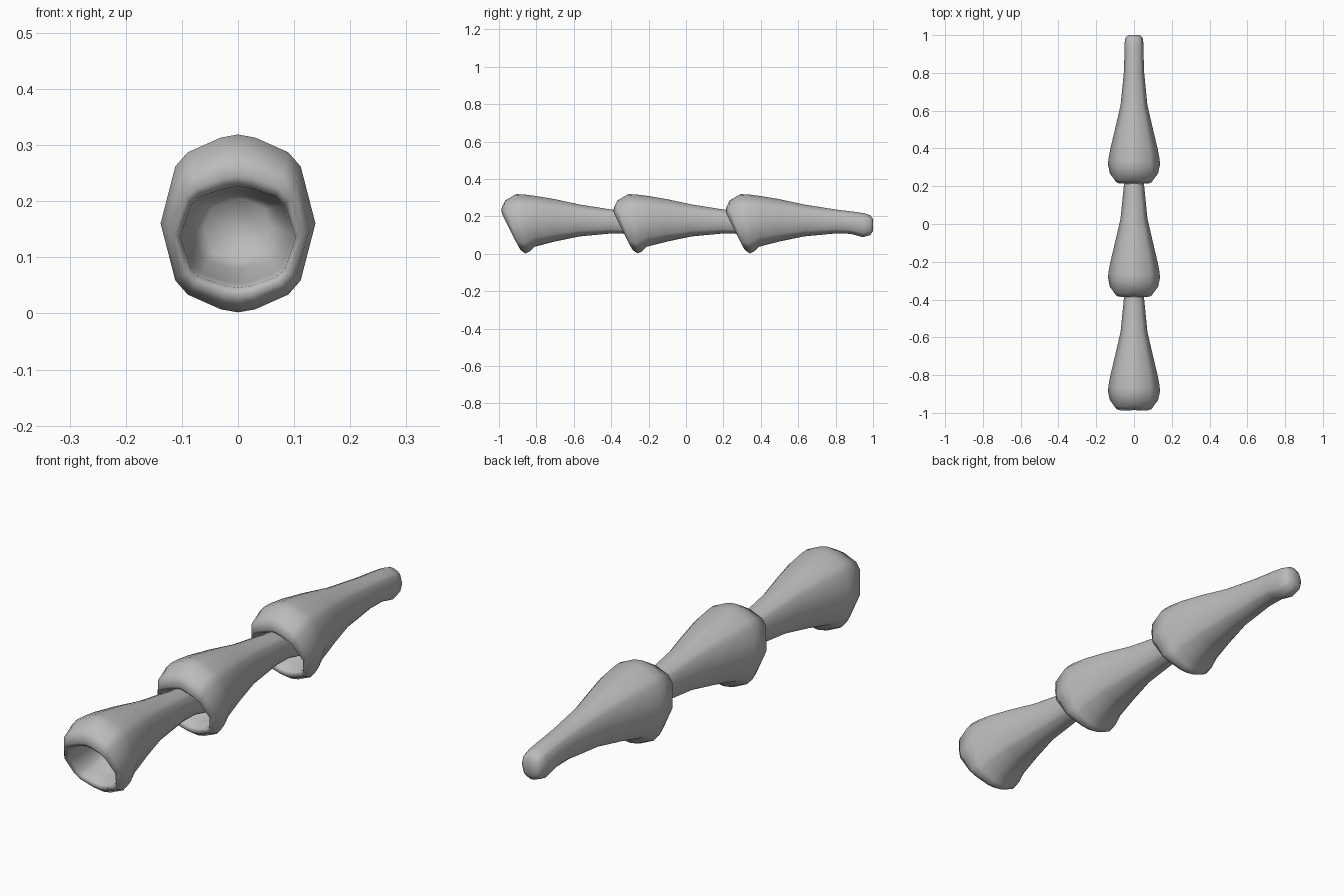
import bpy, bmesh

grey = bpy.data.materials.new("plain grey")
grey.diffuse_color = (0.5, 0.5, 0.5, 1)

# Half cross-section, bottom to top: (x fraction, height fraction)
HALF = [(0, 0), (0.22, 0.017), (0.65, 0.1), (0.81, 0.18),
        (1, 0.5), (0.81, 0.82), (0.65, 0.9), (0.22, 0.983)]
SECTION = HALF + [(0, 1)] + [(-x, h) for x, h in reversed(HALF[1:])]

# Slanted rings from socket floor, over the rim, to the tail tip:
# top y, top z, bottom y, bottom z, half width, notch at centre top
RINGS = [
    (0.27, 0.205, 0.27, 0.10, 0.060, 0),
    (0.23, 0.215, 0.23, 0.08, 0.082, 0),
    (0.12, 0.222, 0.16, 0.055, 0.098, 0),
    (0.025, 0.226, 0.115, 0.046, 0.103, 0.01),
    (0.0, 0.245, 0.107, 0.033, 0.114, 0.015),
    (0.018, 0.285, 0.118, 0.018, 0.128, 0.015),
    (0.09, 0.319, 0.142, 0.002, 0.138, 0),
    (0.13, 0.318, 0.163, 0.012, 0.135, 0),
    (0.20, 0.309, 0.19, 0.038, 0.126, 0),
    (0.30, 0.292, 0.30, 0.066, 0.101, 0),
    (0.43, 0.264, 0.43, 0.093, 0.071, 0),
    (0.60, 0.237, 0.60, 0.109, 0.054, 0),
    (0.69, 0.226, 0.68, 0.107, 0.051, 0),
    (0.755, 0.217, 0.745, 0.089, 0.051, 0),
    (0.785, 0.207, 0.785, 0.10, 0.046, 0),
    (0.80, 0.185, 0.80, 0.123, 0.032, 0),
]


def segment_mesh():
    bm = bmesh.new()
    rings = []
    for yt, zt, yb, zb, w, notch in RINGS:
        ring = []
        for x, h in SECTION:
            y = yb + (yt - yb) * h
            if h > 0.7:
                y += notch * (1 - abs(x) / 0.81)
            ring.append(bm.verts.new((x * w, y, zb + (zt - zb) * h)))
        rings.append(ring)
    n = len(SECTION)
    for a, b in zip(rings, rings[1:]):
        for i in range(n):
            j = (i + 1) % n
            bm.faces.new((a[i], a[j], b[j], b[i]))
    bm.faces.new(rings[0])
    bm.faces.new(rings[-1])
    bmesh.ops.recalc_face_normals(bm, faces=bm.faces[:])
    for f in bm.faces:
        f.smooth = True
    me = bpy.data.meshes.new("chain_segment")
    bm.to_mesh(me)
    bm.free()
    me.materials.append(grey)
    return me


# Three identical segments, each tail plugged into the next socket
mesh = segment_mesh()
for i, name in enumerate(("front_segment", "middle_segment", "back_segment")):
    ob = bpy.data.objects.new(name, mesh)
    ob.location.y = -1 + 0.6 * i
    bpy.context.collection.objects.link(ob)
